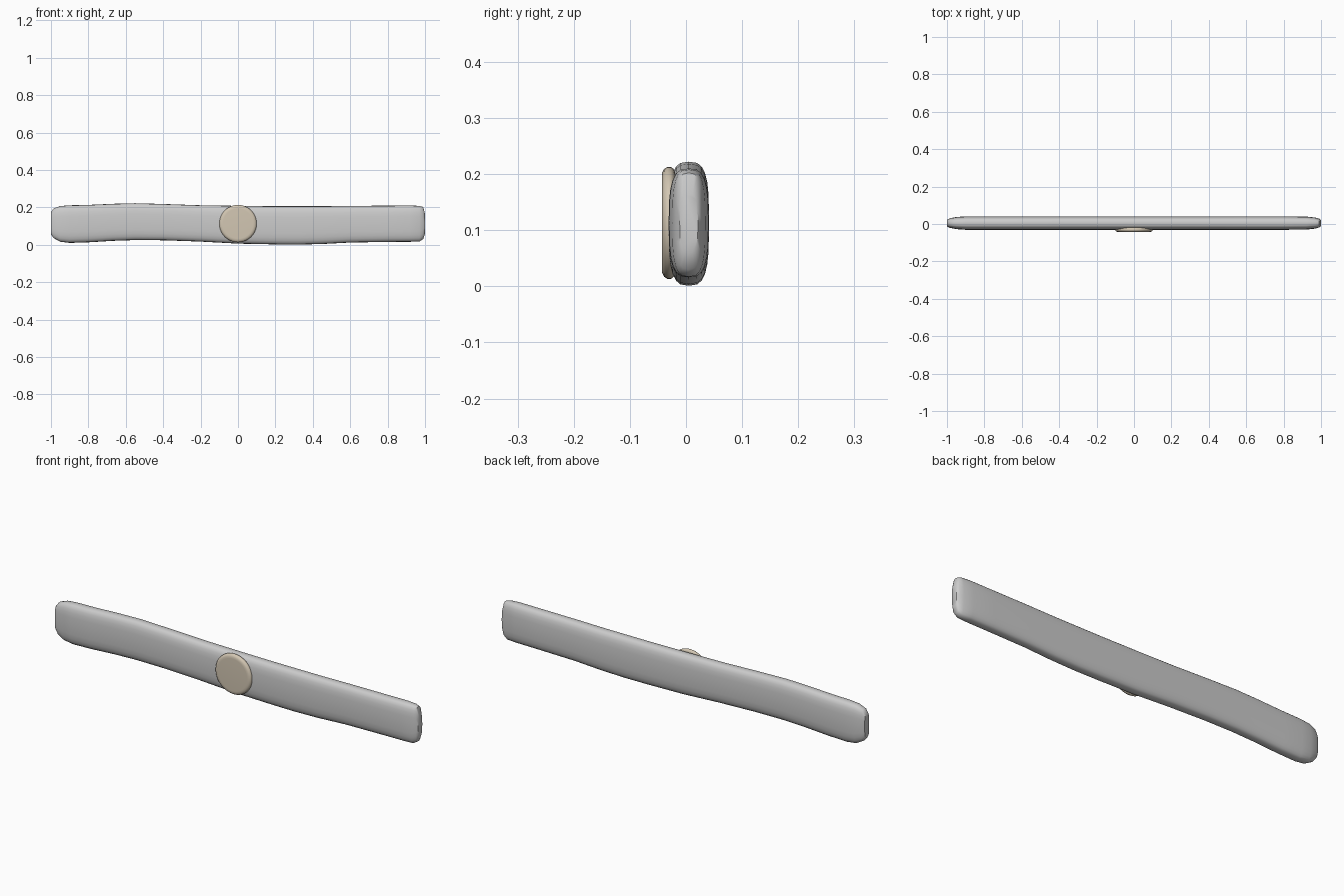
import bpy, bmesh, math
from mathutils import Matrix, Vector

cube = bpy.data.objects.get("Cube")
if cube:
    bpy.data.objects.remove(cube, do_unlink=True)


def material(name, color):
    m = bpy.data.materials.new(name)
    m.use_nodes = True
    m.diffuse_color = (*color, 1)
    m.node_tree.nodes["Principled BSDF"].inputs["Base Color"].default_value = (*color, 1)
    return m


def finish(name, bm, mat, angle):
    bmesh.ops.recalc_face_normals(bm, faces=bm.faces)
    mesh = bpy.data.meshes.new(name)
    bm.to_mesh(mesh)
    bm.free()
    ob = bpy.data.objects.new(name, mesh)
    bpy.context.collection.objects.link(ob)
    mesh.materials.append(mat)
    bpy.ops.object.select_all(action="DESELECT")
    ob.select_set(True)
    bpy.context.view_layer.objects.active = ob
    bpy.ops.object.shade_smooth_by_angle(angle=math.radians(angle))
    return ob


def loft(rings):
    bm = bmesh.new()
    loops = [[bm.verts.new(p) for p in ring] for ring in rings]
    n = len(loops[0])
    for a, b in zip(loops, loops[1:]):
        for i in range(n):
            j = (i + 1) % n
            bm.faces.new((a[i], a[j], b[j], b[i]))
    bm.faces.new(loops[0])
    bm.faces.new(loops[-1])
    return bm


grey = material("light grey", (0.6, 0.6, 0.6))
beige = material("warm beige", (0.65, 0.57, 0.45))

# Long bar: each station is x, bottom, top, thickness scale
stations = [
    (-1.0, .055, .175, .50), (-.985, .035, .195, .70), (-.95, .016, .207, .90),
    (-.9, .010, .211, 1), (-.8, .013, .213, 1), (-.67, .021, .219, 1),
    (-.55, .025, .222, 1), (-.4, .024, .218, 1), (-.2, .017, .211, 1),
    (0, .006, .208, 1), (.2, .002, .206, 1), (.32, .001, .206, 1),
    (.45, .004, .206, 1), (.6, .012, .208, 1), (.8, .015, .209, 1),
    (.92, .016, .210, .97), (.97, .017, .208, .82), (.99, .03, .202, .65),
    (1.0, .06, .165, .45),
]


def section(x, low, high, scale, count=24):
    mid, half = (low + high) / 2, (high - low) / 2
    ring = []
    for i in range(count):
        a = 2 * math.pi * i / count
        c, s = math.cos(a), math.sin(a)
        y = math.copysign(abs(c) ** .65, c) * .036 * scale
        z = math.copysign(abs(s) ** .65, s) * half
        ring.append((x, .005 + y, mid + z))
    return ring


finish("bar", loft([section(*s) for s in stations]), grey, 50)

# Round button on the front, with a softened rim
profile = [(-.043, .080), (-.0425, .089), (-.039, .096), (-.033, .1),
           (-.027, .1), (-.022, .096), (-.019, .088)]
rings = [[(r * math.cos(2 * math.pi * i / 40), y, .113 + r * math.sin(2 * math.pi * i / 40))
          for i in range(40)] for y, r in profile]
finish("front_button", loft(rings), beige, 50)
